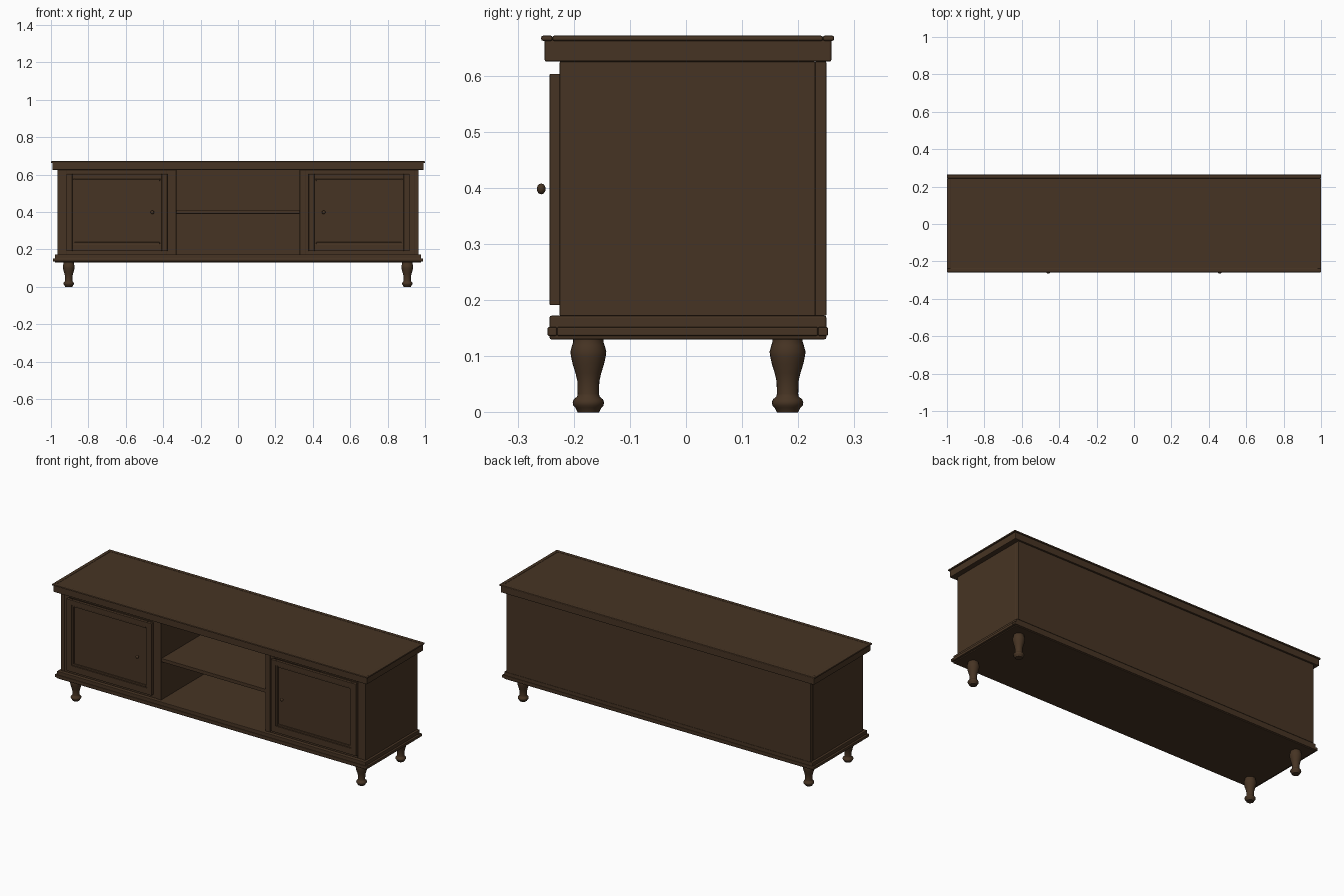
import bpy, bmesh, math

if "Cube" in bpy.data.objects:
    bpy.data.objects.remove(bpy.data.objects["Cube"])

wood = bpy.data.materials.new("dark brown wood")
wood.diffuse_color = (0.062, 0.034, 0.017, 1)
wood.use_nodes = True
wood.node_tree.nodes["Principled BSDF"].inputs["Base Color"].default_value = wood.diffuse_color


def box(name, x, y, z, bevel=0.0015):
    """Box from (min, max) ranges, with softly eased edges."""
    bm = bmesh.new()
    bmesh.ops.create_cube(bm, size=1)
    for v in bm.verts:
        for i, (a, b) in enumerate((x, y, z)):
            v.co[i] = a if v.co[i] < 0 else b
    me = bpy.data.meshes.new(name)
    bm.to_mesh(me)
    bm.free()
    me.materials.append(wood)
    ob = bpy.data.objects.new(name, me)
    bpy.context.collection.objects.link(ob)
    if bevel:
        m = ob.modifiers.new("eased edges", 'BEVEL')
        m.width, m.segments = bevel, 2
    return ob


def pair(name, x, y, z, bevel=0.0015):
    """Box on the right and its mirror image on the left."""
    box("right_" + name, x, y, z, bevel)
    box("left_" + name, (-x[1], -x[0]), y, z, bevel)


def lathe(name, profile, loc, sides=24):
    """Turned part from (radius, height) points."""
    bm = bmesh.new()
    rings = [[bm.verts.new((r * math.cos(math.tau * i / sides),
                            r * math.sin(math.tau * i / sides), z))
              for i in range(sides)] for r, z in profile]
    for lo, hi in zip(rings, rings[1:]):
        for i in range(sides):
            j = (i + 1) % sides
            bm.faces.new((lo[i], lo[j], hi[j], hi[i]))
    bm.faces.new(rings[0][::-1])
    bm.faces.new(rings[-1])
    me = bpy.data.meshes.new(name)
    bm.to_mesh(me)
    bm.free()
    me.materials.append(wood)
    me.shade_smooth()
    me.set_sharp_from_angle(angle=math.radians(40))
    ob = bpy.data.objects.new(name, me)
    bpy.context.collection.objects.link(ob)
    ob.location = loc
    return ob


# table top with edge moulding
box("top_slab", (-0.993, 0.993), (-0.252, 0.259), (0.625, 0.669), 0.003)
box("top_front_moulding", (-1, 1), (-0.258, -0.238), (0.662, 0.671), 0.003)
box("top_back_moulding", (-1, 1), (0.244, 0.264), (0.662, 0.671), 0.003)
pair("top_moulding", (0.98, 1), (-0.238, 0.244), (0.662, 0.671), 0.003)

# base with moulding
box("base_board", (-0.978, 0.978), (-0.243, 0.25), (0.13, 0.172), 0.003)
box("base_front_moulding", (-0.99, 0.99), (-0.247, -0.23), (0.136, 0.152), 0.003)
box("base_back_moulding", (-0.99, 0.99), (0.235, 0.253), (0.136, 0.152), 0.003)
pair("base_moulding", (0.97, 0.99), (-0.23, 0.235), (0.136, 0.152), 0.003)

# carcass
pair("side_panel", (0.943, 0.965), (-0.225, 0.23), (0.172, 0.625))
pair("partition", (0.33, 0.36), (-0.225, 0.23), (0.172, 0.625))
box("back_panel", (-0.965, 0.965), (0.23, 0.25), (0.172, 0.625))
box("shelf", (-0.33, 0.33), (-0.222, 0.23), (0.39, 0.41))

# face frame round the cupboards
pair("outer_stile", (0.915, 0.943), (-0.223, -0.2), (0.172, 0.625))
pair("inner_stile", (0.36, 0.38), (-0.223, -0.2), (0.172, 0.625))
pair("upper_rail", (0.38, 0.915), (-0.223, -0.2), (0.603, 0.625))
pair("lower_rail", (0.38, 0.915), (-0.223, -0.2), (0.172, 0.192))

# doors: stiles, rails, thin bead and recessed panel
Y = (-0.243, -0.225)
pair("door_outer_stile", (0.886, 0.918), Y, (0.191, 0.603))
pair("door_inner_stile", (0.378, 0.408), Y, (0.191, 0.603))
pair("door_top_rail", (0.408, 0.886), Y, (0.575, 0.603))
pair("door_bottom_rail", (0.408, 0.886), Y, (0.191, 0.228))
B = (-0.238, -0.225)
pair("outer_bead", (0.876, 0.886), B, (0.228, 0.575))
pair("inner_bead", (0.408, 0.418), B, (0.228, 0.575))
pair("top_bead", (0.418, 0.876), B, (0.565, 0.575))
pair("bottom_bead", (0.418, 0.876), B, (0.228, 0.238))
pair("door_panel", (0.408, 0.886), (-0.231, -0.215), (0.228, 0.575), 0)

# round knobs
knob = [(0.0095 * math.sin(math.pi * t / 10) + 0.0002,
         -0.0095 * math.cos(math.pi * t / 10)) for t in range(11)]
for side, sx in (("left", -1), ("right", 1)):
    ob = lathe(side + "_knob", knob, (sx * 0.458, -0.258, 0.398), 16)
    ob.scale.y = 0.8

# turned feet
foot = [(0.019, 0), (0.023, 0.008), (0.027, 0.012), (0.028, 0.018), (0.026, 0.023),
        (0.020, 0.028), (0.019, 0.033), (0.0195, 0.055), (0.023, 0.07), (0.028, 0.086),
        (0.031, 0.1), (0.032, 0.108), (0.029, 0.119), (0.027, 0.125), (0.027, 0.132)]
for side, sx in (("left", -1), ("right", 1)):
    for end, y in (("front", -0.174), ("back", 0.181)):
        lathe(f"{end}_{side}_foot", foot, (sx * 0.905, y, 0))
